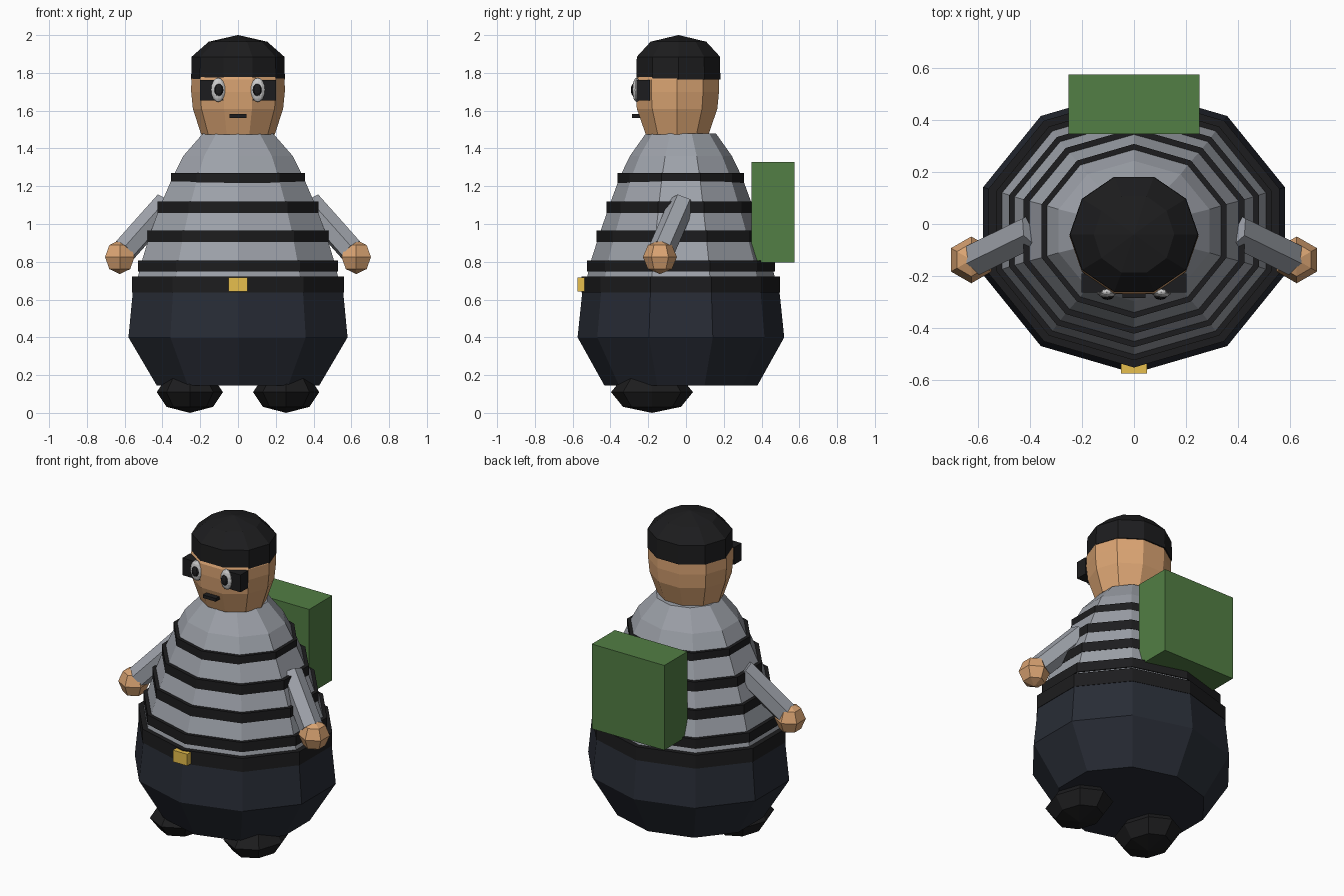
import bpy, bmesh, math
from mathutils import Vector, Matrix

if "Cube" in bpy.data.objects:
    bpy.data.objects.remove(bpy.data.objects["Cube"])


def mat(name, r, g, b):
    m = bpy.data.materials.new(name)
    m.diffuse_color = (r, g, b, 1)
    m.use_nodes = True
    m.node_tree.nodes["Principled BSDF"].inputs["Base Color"].default_value = m.diffuse_color
    return m


SHIRT = mat("shirt_grey", 0.34, 0.36, 0.40)
BLACK = mat("black", 0.012, 0.012, 0.013)
NAVY = mat("dark_navy", 0.021, 0.025, 0.036)
SKIN = mat("skin", 0.70, 0.37, 0.17)
GREEN = mat("green", 0.084, 0.21, 0.058)
GOLD = mat("gold", 0.80, 0.52, 0.075)
WHITE = mat("white", 0.95, 0.95, 0.95)


def finish(bm, name, m):
    bmesh.ops.recalc_face_normals(bm, faces=bm.faces)
    me = bpy.data.meshes.new(name)
    bm.to_mesh(me)
    bm.free()
    me.materials.append(m)
    ob = bpy.data.objects.new(name, me)
    bpy.context.collection.objects.link(ob)
    return ob


def lathe(name, rings, m, y0, phase=0.0, n=10):
    """Stack of elliptical n-gons; each ring is (z, radius_x, radius_y)."""
    bm = bmesh.new()
    loops = []
    for z, rx, ry in rings:
        angles = [phase + 2 * math.pi * i / n for i in range(n)]
        loops.append([bm.verts.new((rx * math.cos(a), y0 + ry * math.sin(a), z)) for a in angles])
    for lo, hi in zip(loops, loops[1:]):
        for i in range(n):
            j = (i + 1) % n
            bm.faces.new((lo[i], lo[j], hi[j], hi[i]))
    bm.faces.new(loops[0][::-1])
    bm.faces.new(loops[-1])
    return finish(bm, name, m)


def box(name, lo, hi, m):
    lo, hi = Vector(lo), Vector(hi)
    bm = bmesh.new()
    bmesh.ops.create_cube(bm, size=1, matrix=Matrix.LocRotScale((lo + hi) / 2, None, hi - lo))
    return finish(bm, name, m)


def ball(name, c, r, m, seg, rings):
    bm = bmesh.new()
    bmesh.ops.create_uvsphere(bm, u_segments=seg, v_segments=rings, radius=1,
                              matrix=Matrix.LocRotScale(Vector(c), None, Vector(r)))
    return finish(bm, name, m)


def rod(name, a, b, r, m):
    a, b = Vector(a), Vector(b)
    bm = bmesh.new()
    rot = (b - a).to_track_quat('Z', 'Y')
    bmesh.ops.create_cone(bm, cap_ends=True, segments=6, radius1=r, radius2=r, depth=(b - a).length,
                          matrix=Matrix.LocRotScale((a + b) / 2, rot, None))
    return finish(bm, name, m)


# Body rings: front half-widths measured across flats, converted to radii
P = math.radians(18)
C = math.cos(P)


def body(name, rows, m):
    return lathe(name, [(z, hx / C, ry) for z, hx, ry in rows], m, -0.027, P)


body("trousers", [(0.145, 0.43, 0.405), (0.40, 0.58, 0.547), (0.66, 0.555, 0.52)], NAVY)
body("shirt", [(0.66, 0.545, 0.51), (0.80, 0.51, 0.478), (0.95, 0.465, 0.43), (1.10, 0.41, 0.378),
               (1.25, 0.345, 0.323), (1.36, 0.29, 0.27), (1.48, 0.185, 0.185)], SHIRT)

# Stripes and belt
for i, (z, hx, ry) in enumerate([(1.24, 0.355, 0.335), (1.088, 0.425, 0.395),
                                 (0.935, 0.48, 0.447), (0.778, 0.53, 0.497)]):
    body(f"stripe_{i + 1}", [(z - 0.03, hx, ry), (z + 0.03, hx, ry)], BLACK)
body("belt", [(0.637, 0.56, 0.525), (0.722, 0.56, 0.525)], BLACK)
box("buckle", (-0.05, -0.575, 0.643), (0.05, -0.53, 0.716), GOLD)

# Head and cap
lathe("head", [(1.475, 0.195, 0.175), (1.61, 0.239, 0.224), (1.70, 0.248, 0.233),
               (1.765, 0.247, 0.232), (1.80, 0.235, 0.215)], SKIN, -0.047)
lathe("cap", [(1.765, 0.248, 0.233), (1.885, 0.246, 0.232), (1.965, 0.155, 0.155),
              (2.0, 0.002, 0.002)], BLACK, -0.040)

# Face: the brow bulges slightly through the mask between the eyes
box("mask", (-0.202, -0.263, 1.655), (0.202, -0.19, 1.763), BLACK)
box("mouth", (-0.045, -0.285, 1.562), (0.045, -0.23, 1.582), BLACK)

# Mirrored parts
for side, s in (("left", -1), ("right", 1)):
    ball(f"eye_{side}", (s * 0.105, -0.262, 1.71), (0.039, 0.022, 0.064), WHITE, 10, 8)
    ball(f"pupil_{side}", (s * 0.102, -0.278, 1.71), (0.025, 0.014, 0.033), BLACK, 8, 6)
    rod(f"arm_{side}", (s * 0.38, -0.022, 1.107), (s * 0.60, -0.13, 0.86), 0.07, SHIRT)
    ball(f"hand_{side}", (s * 0.626, -0.138, 0.825), (0.09, 0.09, 0.09), SKIN, 6, 4)
    ball(f"shoe_{side}", (s * 0.255, -0.18, 0.11), (0.175, 0.217, 0.11), BLACK, 8, 4)

# Backpack
box("backpack", (-0.252, 0.346, 0.796), (0.252, 0.575, 1.328), GREEN)
